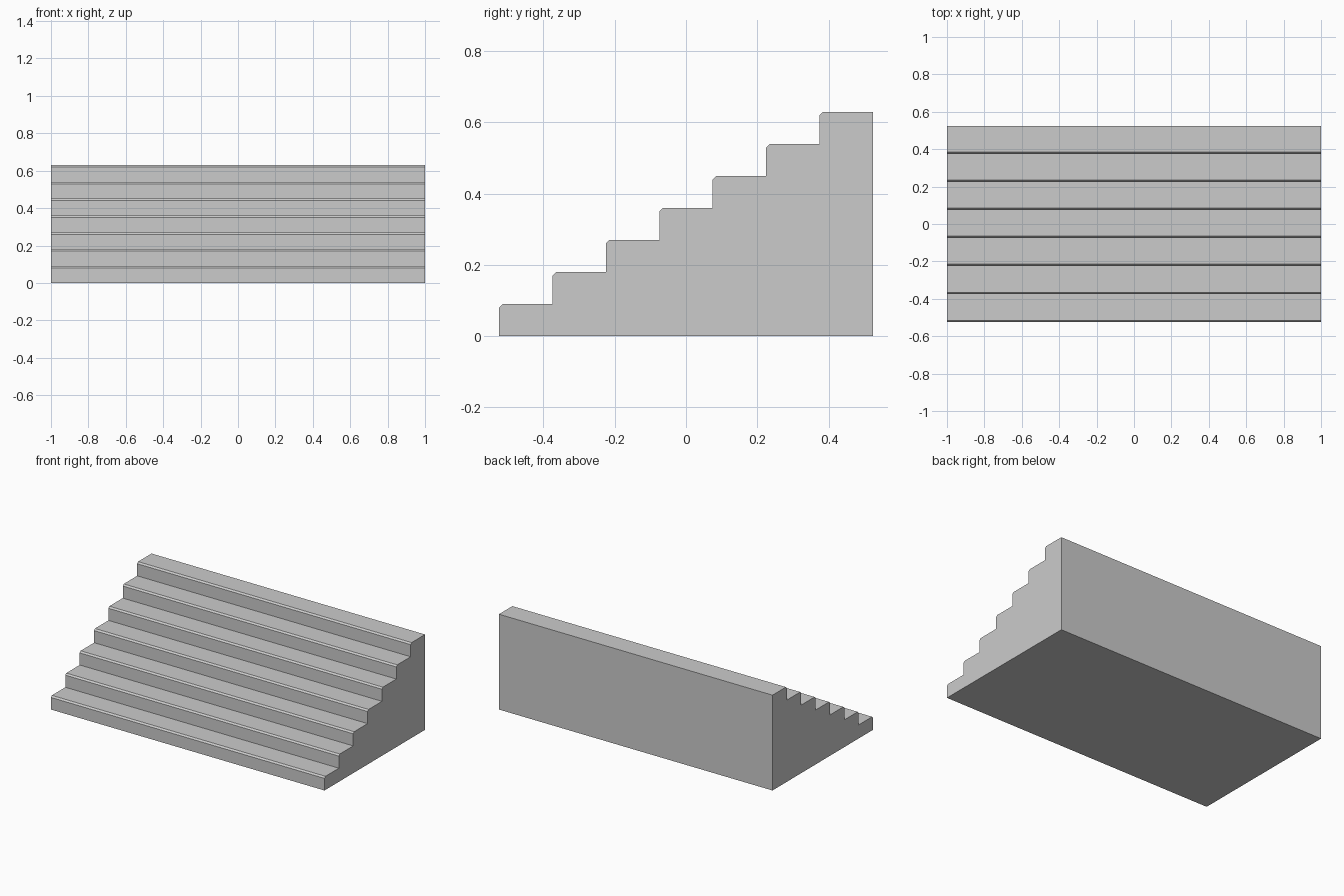
import bpy, bmesh

if "Cube" in bpy.data.objects:
    bpy.data.objects.remove(bpy.data.objects["Cube"])

STEPS, RUN, RISE, WIDTH, CHAMFER = 7, 0.15, 0.09, 2.0, 0.01
front = -STEPS * RUN / 2

# Side profile (y, z): riser, chamfered nosing and tread for each step
profile = [(front, 0)]
for i in range(STEPS):
    y, z = front + i * RUN, (i + 1) * RISE
    profile += [(y, z - CHAMFER), (y + CHAMFER, z), (y + RUN, z)]
profile.append((-front, 0))

# Extrude the profile across the full width
bm = bmesh.new()
side = bm.faces.new([bm.verts.new((-WIDTH / 2, y, z)) for y, z in profile])
result = bmesh.ops.extrude_face_region(bm, geom=[side], use_keep_orig=True)
moved = [g for g in result["geom"] if isinstance(g, bmesh.types.BMVert)]
bmesh.ops.translate(bm, verts=moved, vec=(WIDTH, 0, 0))
bmesh.ops.recalc_face_normals(bm, faces=bm.faces)

mesh = bpy.data.meshes.new("staircase")
bm.to_mesh(mesh)
bm.free()
bpy.context.collection.objects.link(bpy.data.objects.new("staircase", mesh))
